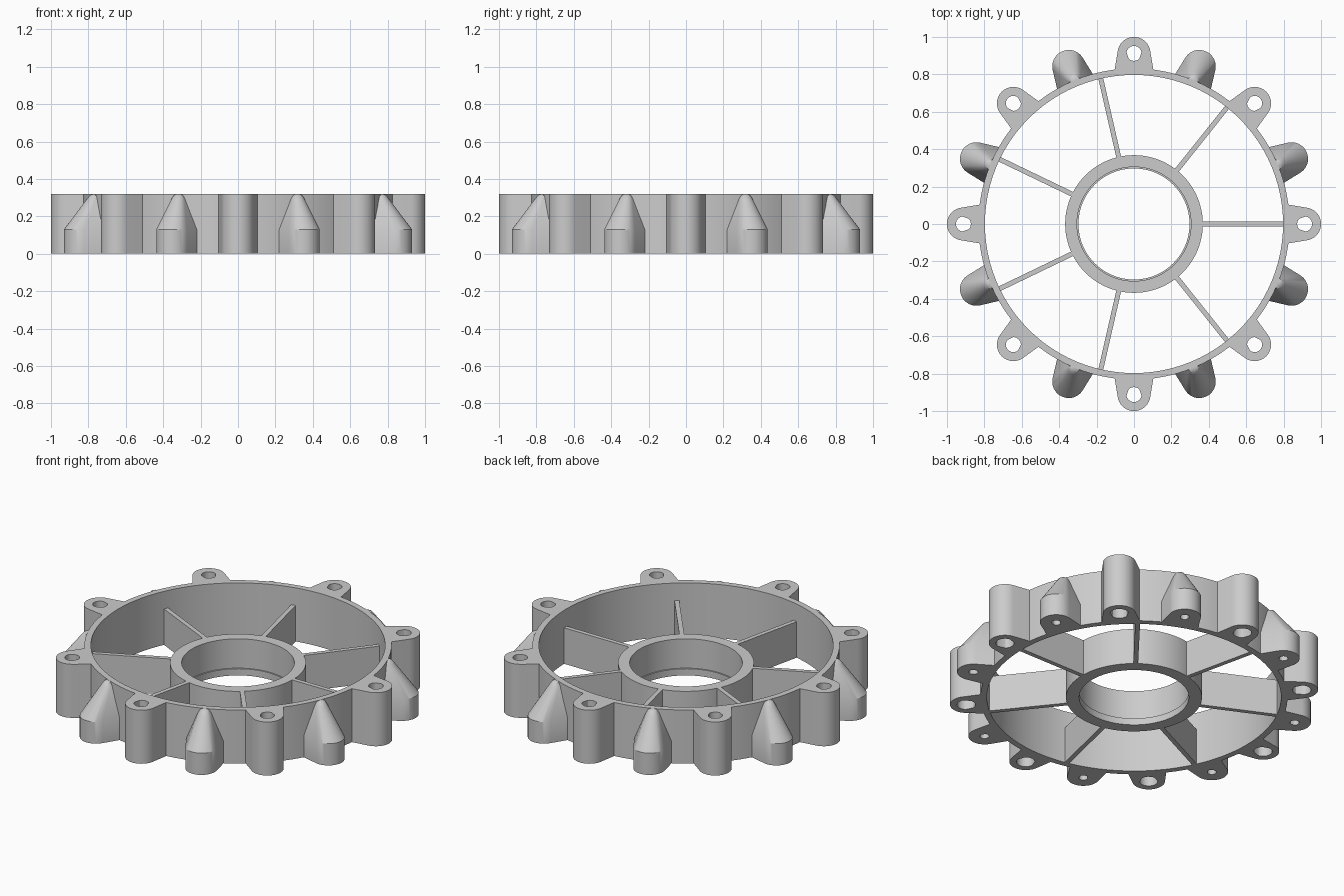
import bpy
import bmesh
from math import sin, cos, pi, atan2, radians
from mathutils import Matrix

old = bpy.data.objects.get("Cube")
if old:
    bpy.data.objects.remove(old, do_unlink=True)

HEIGHT, WEB = 0.32, 0.215        # rim height, hub and spoke height
RIM_OUT, RIM_IN = 0.832, 0.797
HUB_OUT, BORE, LIP = 0.368, 0.305, 0.297
BOLT_R, LUG_R = 0.912, 0.088     # lug centre distance and end radius

grey = bpy.data.materials.new("plain grey")
grey.use_nodes = True
grey.diffuse_color = (0.6, 0.6, 0.6, 1)
grey.node_tree.nodes["Principled BSDF"].inputs["Base Color"].default_value = (0.6, 0.6, 0.6, 1)


def loft(name, loops, closed, angle=0.0):
    """Skin equal-length loops; join last to first, or cap both ends."""
    bm = bmesh.new()
    rows = [[bm.verts.new(p) for p in loop] for loop in loops]
    pairs = list(zip(rows, rows[1:]))
    if closed:
        pairs.append((rows[-1], rows[0]))
    else:
        bm.faces.new(rows[0])
        bm.faces.new(rows[-1])
    for a, b in pairs:
        for i in range(len(a)):
            j = (i + 1) % len(a)
            bm.faces.new((a[i], a[j], b[j], b[i]))
    bmesh.ops.recalc_face_normals(bm, faces=bm.faces)
    bm.transform(Matrix.Rotation(angle, 4, 'Z'))
    mesh = bpy.data.meshes.new(name)
    bm.to_mesh(mesh)
    bm.free()
    mesh.materials.append(grey)
    obj = bpy.data.objects.new(name, mesh)
    bpy.context.collection.objects.link(obj)
    bpy.ops.object.select_all(action='DESELECT')
    obj.select_set(True)
    bpy.context.view_layer.objects.active = obj
    bpy.ops.object.shade_smooth_by_angle(angle=radians(30))
    return obj


def circle(r, z, n=96):
    return [(r * cos(2 * pi * i / n), r * sin(2 * pi * i / n), z) for i in range(n)]


def outline(centre, r, base, z, steps=20):
    """Round-ended tab pointing along +x, rooted in the rim."""
    pts = [(RIM_OUT - 0.017, -base, z)]
    for i in range(steps + 1):
        a = radians(-82 + 164 * i / steps)
        pts.append((centre + r * cos(a), r * sin(a), z))
    return pts + [(RIM_OUT - 0.017, base, z)]


def hole(r, z):
    """Hole loop whose points line up with the tab outline."""
    loop = []
    for x, y, _ in outline(BOLT_R, LUG_R, 0.105, z):
        a = atan2(y, x - BOLT_R)
        loop.append((BOLT_R + r * cos(a), r * sin(a), z))
    # extra points round off the side facing the rim
    return loop


def with_back(loop, back):
    """Close a loop with points across its rim side."""
    return loop + back


def root_points(base, z, n=5):
    """Straight run along the rim side of a tab."""
    return [(RIM_OUT - 0.017, base * (1 - 2 * i / (n + 1)), z) for i in range(1, n + 1)]


def back_arc(r, z, n=5):
    """Hole points facing the rim."""
    pts = []
    for x, y, _ in root_points(0.105, z, n):
        a = atan2(y, x - BOLT_R)
        pts.append((BOLT_R + r * cos(a), r * sin(a), z))
    return pts


def tab(centre, r, base, z):
    return with_back(outline(centre, r, base, z), root_points(base, z))


def bore(r, z):
    return with_back(hole(r, z), back_arc(r, z))


# Rim and hub
loft("outer_rim", [circle(RIM_OUT, 0), circle(RIM_OUT, HEIGHT),
                   circle(RIM_IN, HEIGHT), circle(RIM_IN, 0)], True)
loft("hub", [circle(HUB_OUT, 0), circle(HUB_OUT, WEB), circle(BORE, WEB),
             circle(BORE, 0.04), circle(LIP, 0.04), circle(LIP, 0)], True)

# Seven thin spokes
for k in range(7):
    ends = [[(x, y, z) for y, z in ((-0.013, 0), (0.013, 0), (0.013, WEB), (-0.013, WEB))]
            for x in (HUB_OUT - 0.006, RIM_IN + 0.005)]
    loft(f"spoke_{k + 1}", ends, False, 2 * pi * k / 7)

for k in range(8):
    # Full-height bolt lug, wider in the lower part of its hole
    loft(f"bolt_lug_{k + 1}",
         [tab(BOLT_R, LUG_R, 0.105, 0), tab(BOLT_R, LUG_R, 0.105, HEIGHT),
          bore(0.04, HEIGHT), bore(0.04, 0.26), bore(0.05, 0.26), bore(0.05, 0)],
         True, k * pi / 4)
    # Tapered boss with a blind hole underneath
    loft(f"tapered_boss_{k + 1}",
         [tab(0.828, 0.012, 0.013, HEIGHT - 0.001), tab(0.83, 0.026, 0.028, 0.312),
          tab(0.835, 0.036, 0.04, 0.293), tab(BOLT_R, LUG_R, 0.105, 0.13),
          tab(BOLT_R, LUG_R, 0.105, 0), bore(0.025, 0), bore(0.025, 0.11)],
         False, (k + 0.5) * pi / 4)
